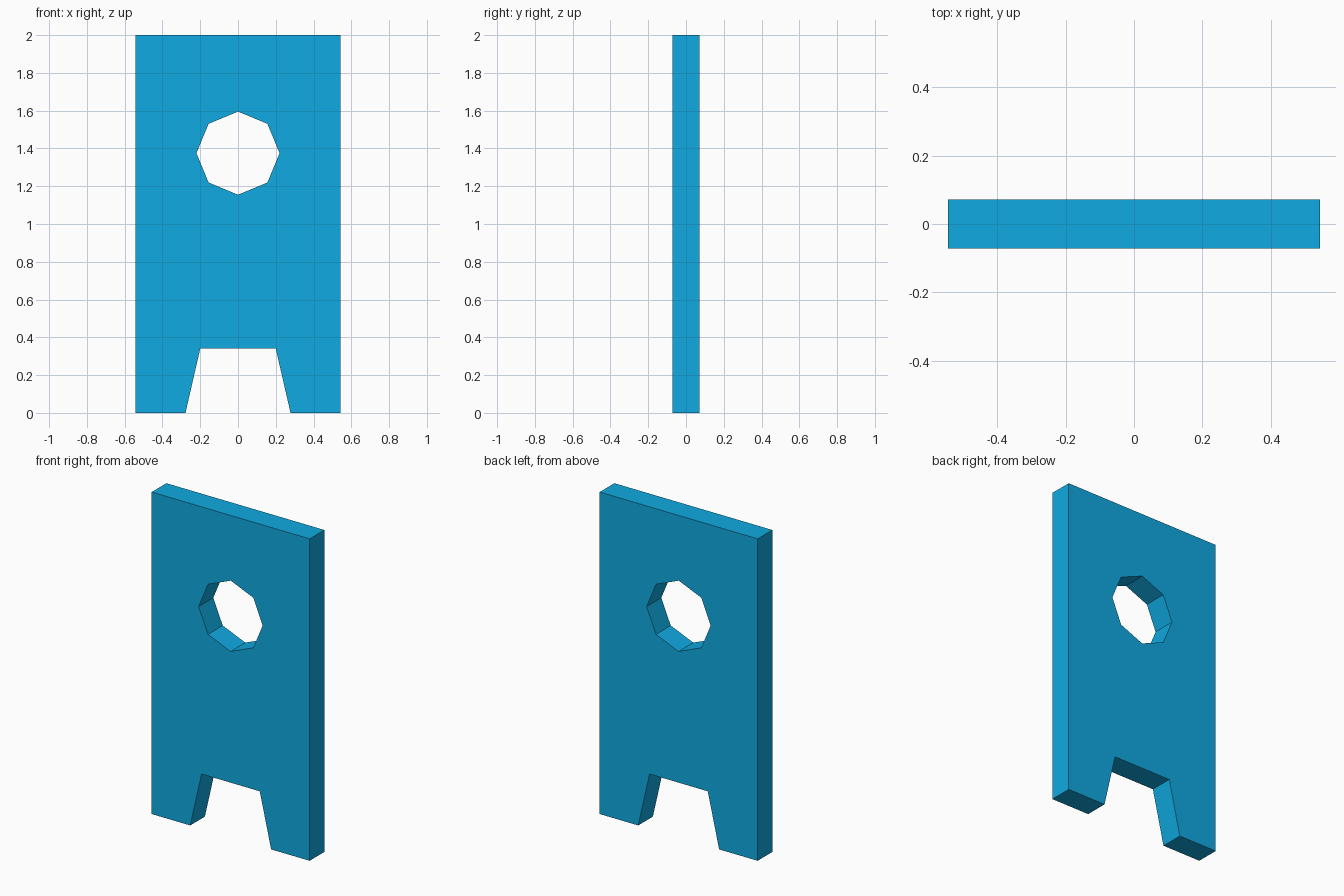
import bpy
from math import cos, sin, pi

if "Cube" in bpy.data.objects:
    bpy.data.objects.remove(bpy.data.objects["Cube"])

HALF_W, HEIGHT, HALF_T = 0.543, 2.0, 0.072

# Right half of the outline, from the notch up to the top corner
right = [(0.20, 0.34), (0.278, 0.0), (HALF_W, 0.0), (HALF_W, HEIGHT)]
outline = right + [(-x, z) for x, z in reversed(right)]

# Octagonal hole
hole = [(0.22 * cos(i * pi / 4), 1.375 + 0.22 * sin(i * pi / 4)) for i in range(8)]

# Filled profile extruded to the plate thickness
curve = bpy.data.curves.new("plate", 'CURVE')
curve.dimensions = '2D'
curve.fill_mode = 'BOTH'
curve.extrude = HALF_T
for points in (outline, hole):
    spline = curve.splines.new('POLY')
    spline.points.add(len(points) - 1)
    for p, (x, z) in zip(spline.points, points):
        p.co = (x, z, 0, 1)
    spline.use_cyclic_u = True

plate = bpy.data.objects.new("notched_plate", curve)
bpy.context.collection.objects.link(plate)
plate.rotation_euler.x = pi / 2
bpy.context.view_layer.objects.active = plate
plate.select_set(True)
bpy.ops.object.convert(target='MESH')
plate = bpy.context.object
bpy.ops.object.transform_apply(location=False, rotation=True, scale=False)

# Weld the caps to the rim and make the normals consistent
bpy.ops.object.mode_set(mode='EDIT')
bpy.ops.mesh.select_all(action='SELECT')
bpy.ops.mesh.remove_doubles(threshold=0.0005)
bpy.ops.mesh.normals_make_consistent(inside=False)
bpy.ops.object.mode_set(mode='OBJECT')
bpy.ops.object.shade_flat()

# Blue material
blue = bpy.data.materials.new("blue")
blue.diffuse_color = (0.005, 0.40, 0.75, 1)
blue.use_nodes = True
blue.node_tree.nodes["Principled BSDF"].inputs["Base Color"].default_value = blue.diffuse_color
plate.data.materials.clear()
plate.data.materials.append(blue)
